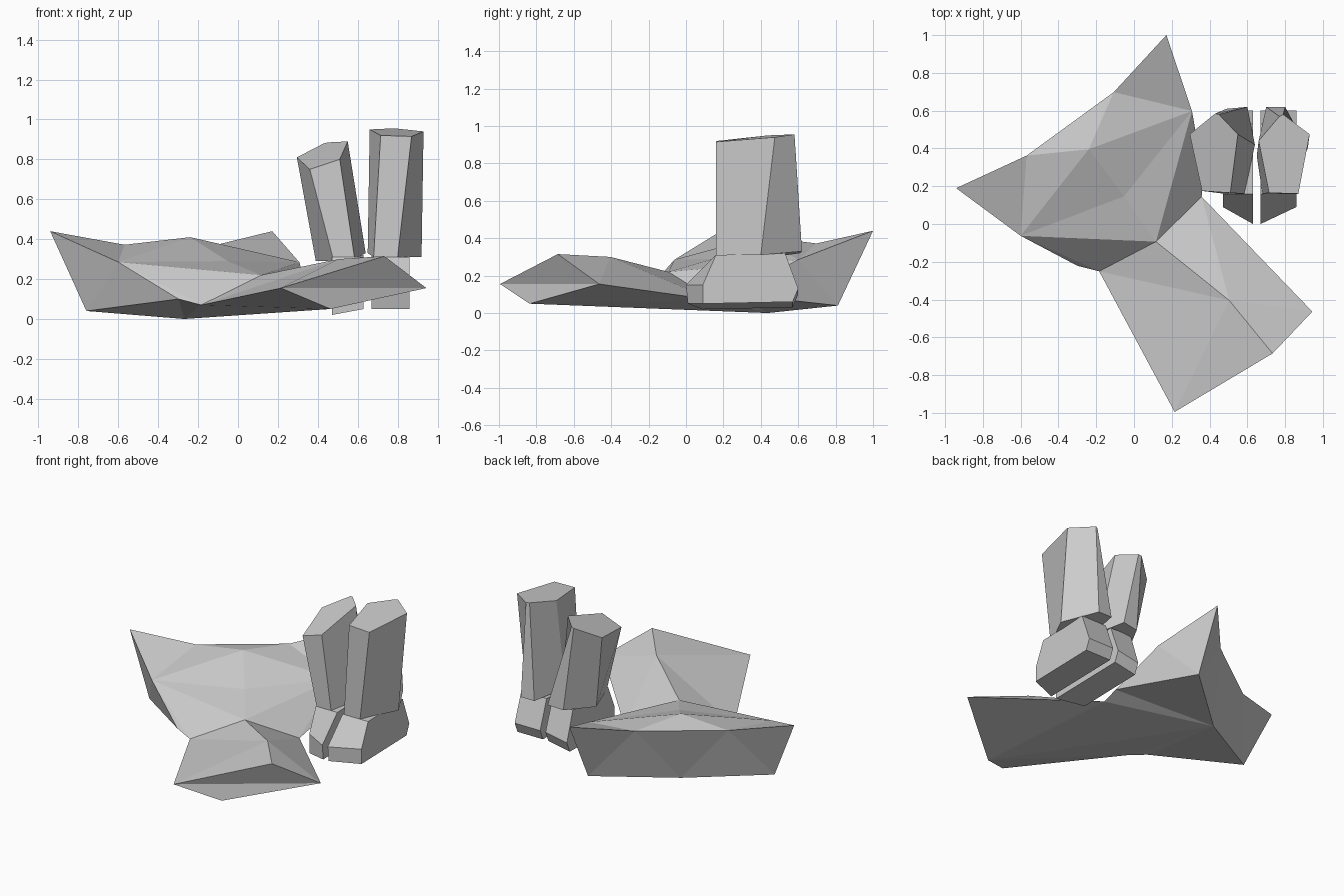
import bpy, bmesh
from mathutils import Vector

if "Cube" in bpy.data.objects:
    bpy.data.objects.remove(bpy.data.objects["Cube"])

grey = bpy.data.materials.new("plain grey")
grey.diffuse_color = (0.6, 0.6, 0.6, 1)
grey.use_nodes = True
grey.node_tree.nodes["Principled BSDF"].inputs["Base Color"].default_value = grey.diffuse_color


def finish(name, bm):
    bmesh.ops.recalc_face_normals(bm, faces=bm.faces)
    me = bpy.data.meshes.new(name)
    bm.to_mesh(me)
    bm.free()
    me.materials.append(grey)
    ob = bpy.data.objects.new(name, me)
    bpy.context.collection.objects.link(ob)
    return ob


def loft(name, low, high):
    """Closed solid between two rings with equal point counts."""
    bm = bmesh.new()
    a = [bm.verts.new(p) for p in low]
    b = [bm.verts.new(p) for p in high]
    n = len(a)
    for i in range(n):
        j = (i + 1) % n
        bm.faces.new((a[i], a[j], b[j], b[i]))
    bm.faces.new(a[::-1])
    bm.faces.new(b)
    return finish(name, bm)


# Flared body, laid out along a diagonal axis: (sideways, along, height)
origin = Vector((-0.385, 0.595, 0))
side = Vector((0.81, 0.59, 0))
along = Vector((-0.59, 0.81, 0))
half = {"D": (.687, 0, .44), "C": (.285, -.08, .372), "K": (.57, -.147, .04),
        "J": (.56, -.404, .285), "I": (.41, -.71, .10), "H": (.335, -.80, .07),
        "S": (.45, -1.635, .155)}
middle = {"M": (0, -.196, 0), "Q": (0, -.246, .41), "N": (.005, -.557, .29),
          "G": (0, -.85, .22), "R": (.13, -1.328, .30), "T": (.15, -1.69, .315),
          "P": (-.156, -1.653, .05)}
half_faces = "DCJ CQJ QNJ JNG JGH HRG HSR STR DJK JIK JHI KIM IHM HPM HSP DKC CKM"

bm = bmesh.new()
put = lambda u, n, z: bm.verts.new(origin + side * u + along * n + Vector((0, 0, z)))
mid = {k: put(*p) for k, p in middle.items()}
sides = []
for s in (1, -1):
    v = dict(mid)
    v.update({k: put(s * u, n, z) for k, (u, n, z) in half.items()})
    sides.append(v)
    for f in half_faces.split():
        bm.faces.new([v[c] for c in f])
a, b = sides
for edge, tip in (("C", "Q"), ("C", "M"), ("S", "T"), ("S", "P")):
    bm.faces.new((a[edge], b[edge], mid[tip]))
finish("flared_body", bm)

# Upper columns
loft("right_column",
     [(.68, .16, .31), (.80, .16, .31), (.92, .40, .31), (.80, .62, .33),
      (.70, .62, .33), (.65, .36, .33)],
     [(.715, .165, .92), (.87, .16, .915), (.93, .475, .94), (.79, .58, .955),
      (.77, .57, .955), (.66, .44, .95)])
loft("left_column",
     [(.48, .16, .29), (.585, .16, .30), (.64, .42, .33), (.60, .62, .33),
      (.49, .61, .32), (.39, .40, .29)],
     [(.36, .175, .75), (.51, .165, .80), (.55, .475, .89), (.45, .58, .885),
      (.43, .585, .88), (.295, .475, .81)])


# Wedge feet: a side profile, swept from the inner to the outer side
def foot(name, inner, outer, drop):
    profile = [(0, .15), (.16, .31), (.53, .32), (.60, .13), (.57, .06), (.08, .05)]
    low = [(inner, y if i != 5 else .01, z) for i, (y, z) in enumerate(profile)]
    high = [(outer, y if 0 < i < 5 else .09, z - (drop if i > 2 else 0))
            for i, (y, z) in enumerate(profile)]
    loft(name, low, high)


foot("right_foot", .67, .86, 0)
foot("left_foot", .63, .47, .03)
